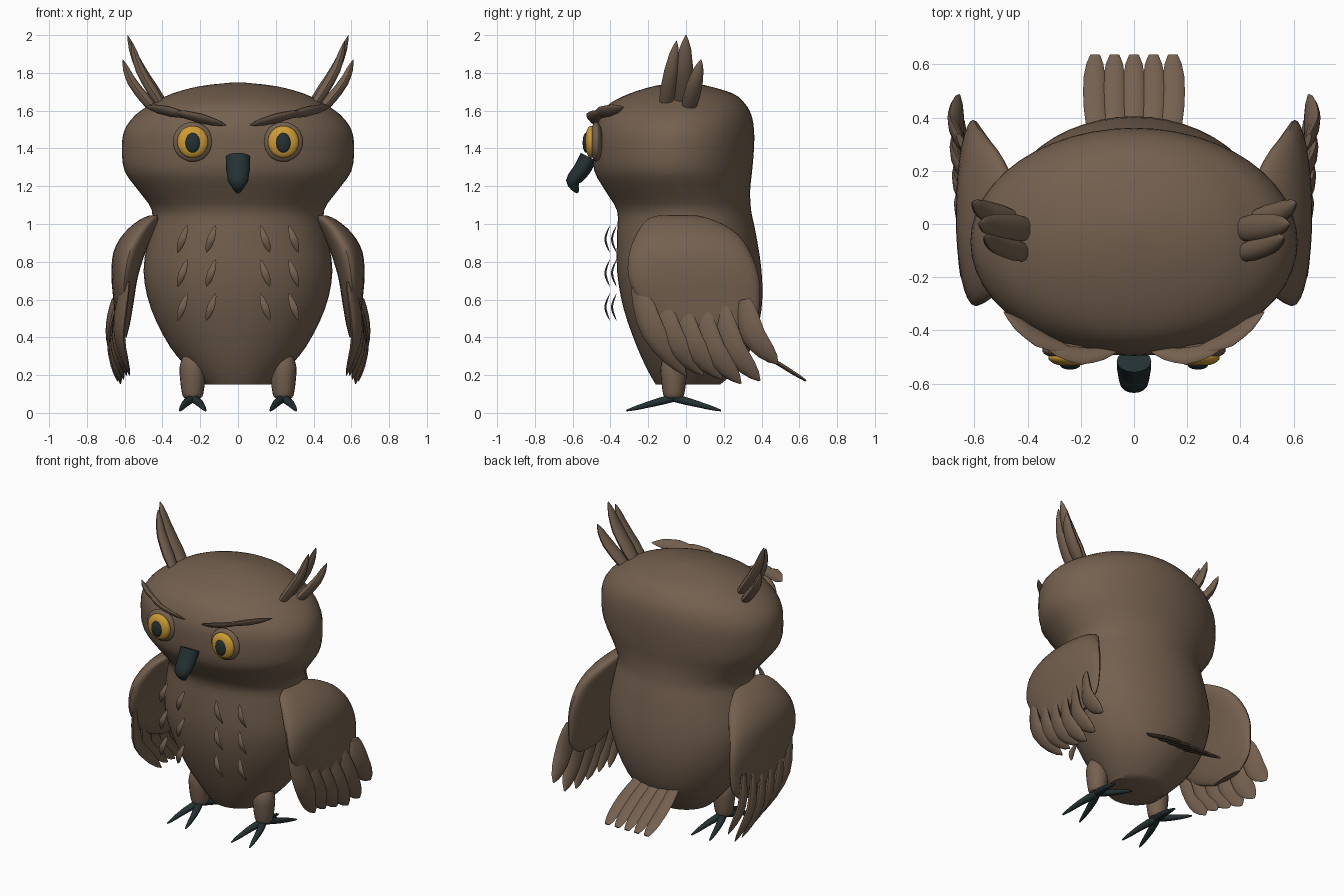
import bpy
import bmesh
import math
from mathutils import Vector

default_cube = bpy.data.objects.get("Cube")
if default_cube:
    bpy.data.objects.remove(default_cube, do_unlink=True)


def make_material(name, colour):
    material = bpy.data.materials.new(name)
    material.use_nodes = True
    material.diffuse_color = (*colour, 1)
    material.node_tree.nodes["Principled BSDF"].inputs["Base Color"].default_value = (*colour, 1)
    return material


BROWN = make_material("feather brown", (0.175, 0.118, 0.078))
GOLD = make_material("eye gold", (0.62, 0.33, 0.035))
DARK = make_material("dark horn", (0.017, 0.03, 0.032))
parts = []


def finish(name, bm, material, mirrored):
    """Turn a bmesh into a named object, optionally mirrored across x."""
    bmesh.ops.recalc_face_normals(bm, faces=bm.faces)
    mesh = bpy.data.meshes.new(name)
    bm.to_mesh(mesh)
    bm.free()
    mesh.materials.append(material)
    part = bpy.data.objects.new(name, mesh)
    bpy.context.collection.objects.link(part)
    if mirrored:
        mirror = part.modifiers.new("Mirror", "MIRROR")
        mirror.use_mirror_merge = False
    parts.append(part)
    return part


def resample(rows, steps):
    """Catmull-Rom interpolation through rows of numbers."""
    rows = [Vector(row) for row in rows]
    result = []
    for i in range(len(rows) - 1):
        a, b = rows[max(i - 1, 0)], rows[i]
        c, d = rows[i + 1], rows[min(i + 2, len(rows) - 1)]
        for step in range(steps):
            t = step / steps
            result.append(b + (c - a) * (t / 2)
                          + (a * 2 - b * 5 + c * 4 - d) * (t * t / 2)
                          + (b * 3 - a - c * 3 + d) * (t ** 3 / 2))
    return result + [rows[-1]]


def loft(name, rings, material, sides, mirrored=False):
    """Skin elliptical rings given as (centre, half axis, half axis)."""
    bm = bmesh.new()
    loops = []
    for centre, u, v in rings:
        angles = [math.tau * k / sides for k in range(sides)]
        loops.append([bm.verts.new(centre + u * math.cos(a) + v * math.sin(a)) for a in angles])
    for low, high in zip(loops, loops[1:]):
        for k in range(sides):
            n = (k + 1) % sides
            bm.faces.new((low[k], low[n], high[n], high[k]))
    bm.faces.new(loops[0])
    bm.faces.new(loops[-1])
    return finish(name, bm, material, mirrored)


def blade(name, path, profile, width, thick, side, material=BROWN, mirrored=True, sides=10):
    """Sweep a flattened, tapering section along a smooth path."""
    points = resample(path, 4)
    count = len(points) - 1
    scales = []
    for i in range(count + 1):
        place = i / count * (len(profile) - 1)
        k = min(int(place), len(profile) - 2)
        scales.append(profile[k] + (profile[k + 1] - profile[k]) * (place - k))
    rings = []
    for i, (point, scale) in enumerate(zip(points, scales)):
        tangent = (points[min(i + 1, count)] - points[max(i - 1, 0)]).normalized()
        u = Vector(side)
        u = (u - tangent * u.dot(tangent)).normalized()
        v = tangent.cross(u)
        rings.append((point, u * width * scale, v * thick * scale))
    return loft(name, rings, material, sides, mirrored)


def disc(name, centre, size, material):
    """Flattened ball, mirrored to the other side."""
    bm = bmesh.new()
    bmesh.ops.create_uvsphere(bm, u_segments=32, v_segments=16, radius=1)
    bmesh.ops.scale(bm, vec=size, verts=bm.verts)
    bmesh.ops.translate(bm, vec=centre, verts=bm.verts)
    return finish(name, bm, material, True)


SPINDLE = (0.08, 0.7, 1, 0.8, 0.05)
FEATHER = (0.5, 0.85, 1, 0.95, 0.7, 0.08)

# Body and head: height, half width, front y, back y
body_rows = [
    (.15, .18, -.16, .18), (.22, .25, -.2, .26), (.35, .36, -.26, .35),
    (.55, .46, -.33, .4), (.75, .5, -.365, .4), (.95, .47, -.365, .37),
    (1.07, .455, -.365, .345), (1.18, .53, -.43, .34), (1.28, .6, -.485, .35),
    (1.4, .615, -.495, .36), (1.5, .6, -.49, .36), (1.58, .54, -.455, .345),
    (1.64, .45, -.4, .31), (1.69, .35, -.3, .25), (1.73, .2, -.17, .12),
    (1.75, .02, -.05, .02)]
loft("body_and_head",
     [(Vector((0, (front + back) / 2, z)), Vector((half, 0, 0)), Vector((0, (back - front) / 2, 0)))
      for z, half, front, back in resample(body_rows, 3)], BROWN, 48)

# Eyes
disc("eye_rims", (.24, -.475, 1.435), (.105, .035, .105), BROWN)
disc("eye_irises", (.24, -.502, 1.435), (.082, .033, .085), GOLD)
disc("eye_pupils", (.24, -.53, 1.43), (.038, .017, .052), DARK)

# Beak
blade("beak", [(0, -.515, 1.355), (0, -.55, 1.29), (0, -.597, 1.225), (0, -.573, 1.165)],
      (1, .97, .82, .12), .065, .047, (1, 0, 0), DARK, False, 16)

# Brow feathers
blade("inner_brows", [(.06, -.475, 1.52), (.2, -.495, 1.56), (.35, -.45, 1.595)],
      SPINDLE, .04, .016, (0, -.7, .5))
blade("outer_brows", [(.22, -.48, 1.565), (.36, -.43, 1.595), (.49, -.33, 1.62)],
      SPINDLE, .04, .016, (0, -.7, .5))

# Ear tufts: base, tip and width of each feather
tufts = [((.4, -.11, 1.62), (.565, -.05, 1.97), .042),
         ((.385, -.02, 1.62), (.585, 0, 2), .052),
         ((.44, .01, 1.6), (.61, .08, 1.87), .045)]
for i, (base, tip, width) in enumerate(tufts):
    base, tip = Vector(base), Vector(tip)
    middle = base.lerp(tip, .55) + Vector((.025, 0, 0))
    blade(f"ear_tuft_feathers_{i + 1}", [base, middle, tip],
          (.75, 1, .9, .6, .04), width, .03, (0, 1, 0))

# Wings: height, centre x, centre y, half thickness, half length
wing_rows = [(1.045, .445, -.05, .025, .1), (1.02, .47, -.03, .055, .18),
             (.95, .525, .005, .08, .265), (.85, .575, .02, .085, .32),
             (.72, .6, .04, .07, .345), (.6, .605, .07, .055, .32),
             (.48, .61, .12, .04, .25), (.4, .61, .16, .02, .12)]
loft("wings",
     [(Vector((x, y, z)), Vector((thick, 0, 0)), Vector((0, length, 0)))
      for z, x, y, thick, length in resample(wing_rows, 3)], BROWN, 32, True)

# Flight feathers along the lower wing edge
flight = [(-.26, .7, .0, .2), (-.14, .62, .09, .2), (-.03, .58, .19, .18),
          (.08, .56, .29, .155), (.19, .56, .39, .17), (.31, .6, .485, .26)]
for i, (base_y, base_z, tip_y, tip_z) in enumerate(flight):
    out = i / 5
    middle = (.63 + .04 * out, base_y * .55 + tip_y * .45 - .03, (base_z + tip_z) / 2 - .02)
    blade(f"flight_feathers_{i + 1}",
          [(.59 + .06 * out, base_y, base_z), middle, (.575 + .08 * out, tip_y, tip_z)],
          FEATHER, .068, .024, (.4, 1, .5))

# Tail fan
for i in range(5):
    spread = i - 2
    blade(f"tail_feather_{i + 1}",
          [(spread * .06, .25, .4), (spread * .074, .45, .285), (spread * .073, .635, .17)],
          (.7, .9, 1, 1, .95, .45), .042, .012, (1, 0, 0), mirrored=False)

# Chest feathers, in two columns per side
for row in range(3):
    z = .92 - row * .18
    for column, (x, y) in enumerate([(.143, -.415), (.295, -.38)]):
        blade(f"chest_feathers_{row + 1}_{column + 1}",
              [(x - .025, y + .012, z + .072), (x, y - .012, z), (x + .025, y + .012, z - .072)],
              SPINDLE, .02, .006, (1, 0, 0))

# Legs
leg_rows = [(.08, .045), (.1, .056), (.18, .067), (.25, .068), (.31, .045), (.335, .01)]
loft("legs", [(Vector((.24, -.065, z)), Vector((r, 0, 0)), Vector((0, r, 0)))
              for z, r in resample(leg_rows, 3)], BROWN, 20, True)

# Feet: two toes forward and two toes back
for label, reach in (("front", -.25), ("back", .25)):
    for sign, where in ((-1, "inner"), (1, "outer")):
        blade(f"{where}_{label}_toes",
              [(.24, -.065, .08), (.24 + sign * .038, -.065 + reach * .45, .05),
               (.24 + sign * .068, -.065 + reach, .012)],
              (1, 1, .85, .6, .2), .024, .022, (1, 0, 0), DARK)

# Smooth shading with crisp edges
bpy.ops.object.select_all(action="DESELECT")
for part in parts:
    part.select_set(True)
bpy.context.view_layer.objects.active = parts[0]
bpy.ops.object.shade_smooth_by_angle(angle=math.radians(40))
